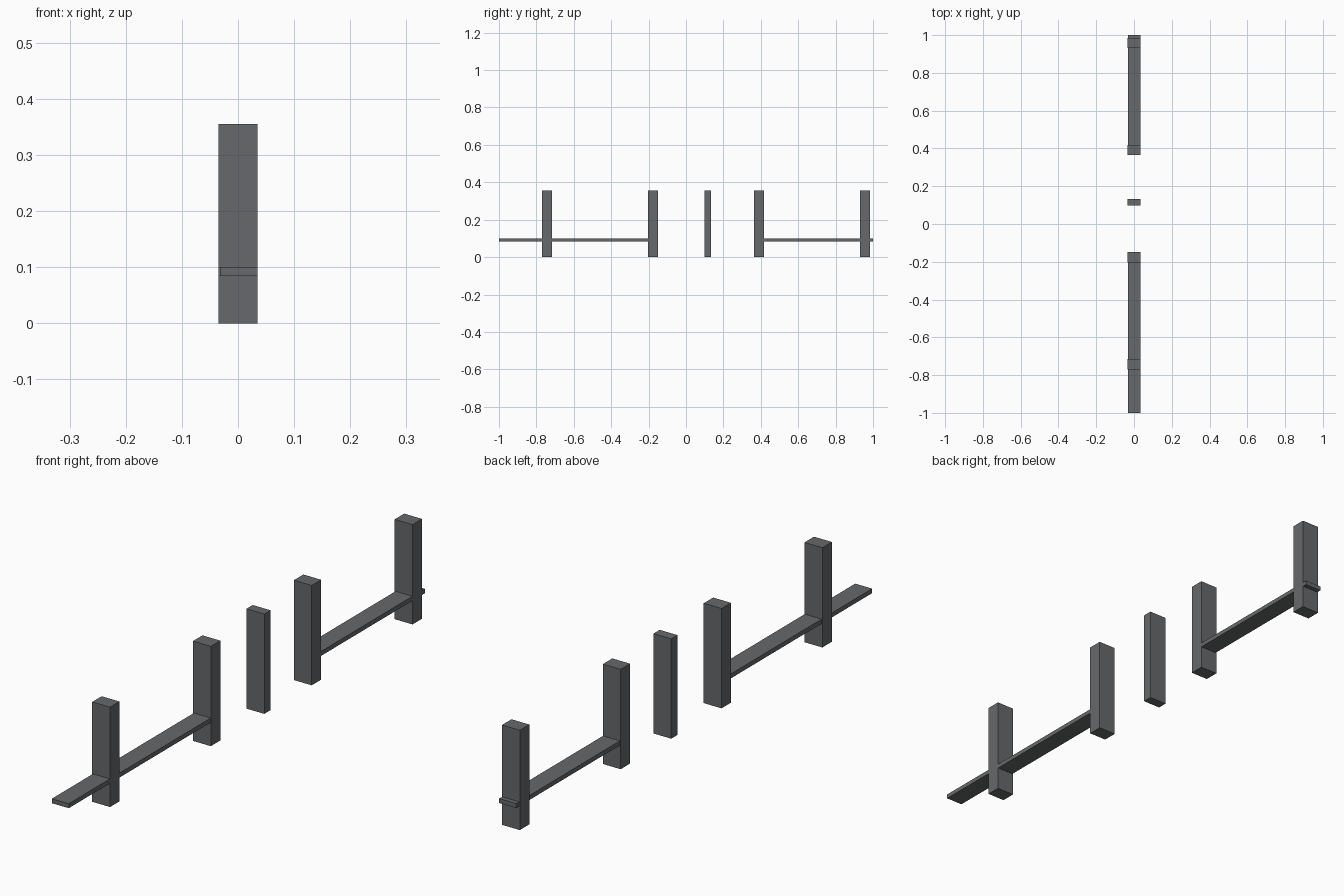
import bpy

if "Cube" in bpy.data.objects:
    bpy.data.objects.remove(bpy.data.objects["Cube"])

grey = bpy.data.materials.new("dark grey")
grey.diffuse_color = (0.133, 0.138, 0.142, 1)
grey.use_nodes = True
grey.node_tree.nodes["Principled BSDF"].inputs["Base Color"].default_value = grey.diffuse_color


def box(name, x, y, z):
    """Box from (min, max) ranges on each axis."""
    bpy.ops.mesh.primitive_cube_add(
        size=1, location=[(a + b) / 2 for a, b in (x, y, z)])
    ob = bpy.context.object
    ob.name = name
    ob.scale = [b - a for a, b in (x, y, z)]
    bpy.ops.object.transform_apply(location=False, rotation=False, scale=True)
    ob.data.materials.append(grey)
    return ob


POST_X, POST_Z = (-0.035, 0.035), (0, 0.355)
RAIL_X, RAIL_Z = (-0.032, 0.0345), (0.084, 0.1)

# Four evenly spaced posts
for i in range(4):
    y = -0.769 + 0.5665 * i
    box(f"post_{i + 1}", POST_X, (y, y + 0.053), POST_Z)

# Thinner middle post
box("middle_post", POST_X, (0.098, 0.133), POST_Z)

# Flat rails passing through the outer posts and ending in the inner ones
box("front_rail", RAIL_X, (-1, -0.18), RAIL_Z)
box("back_rail", RAIL_X, (0.39, 1), RAIL_Z)
